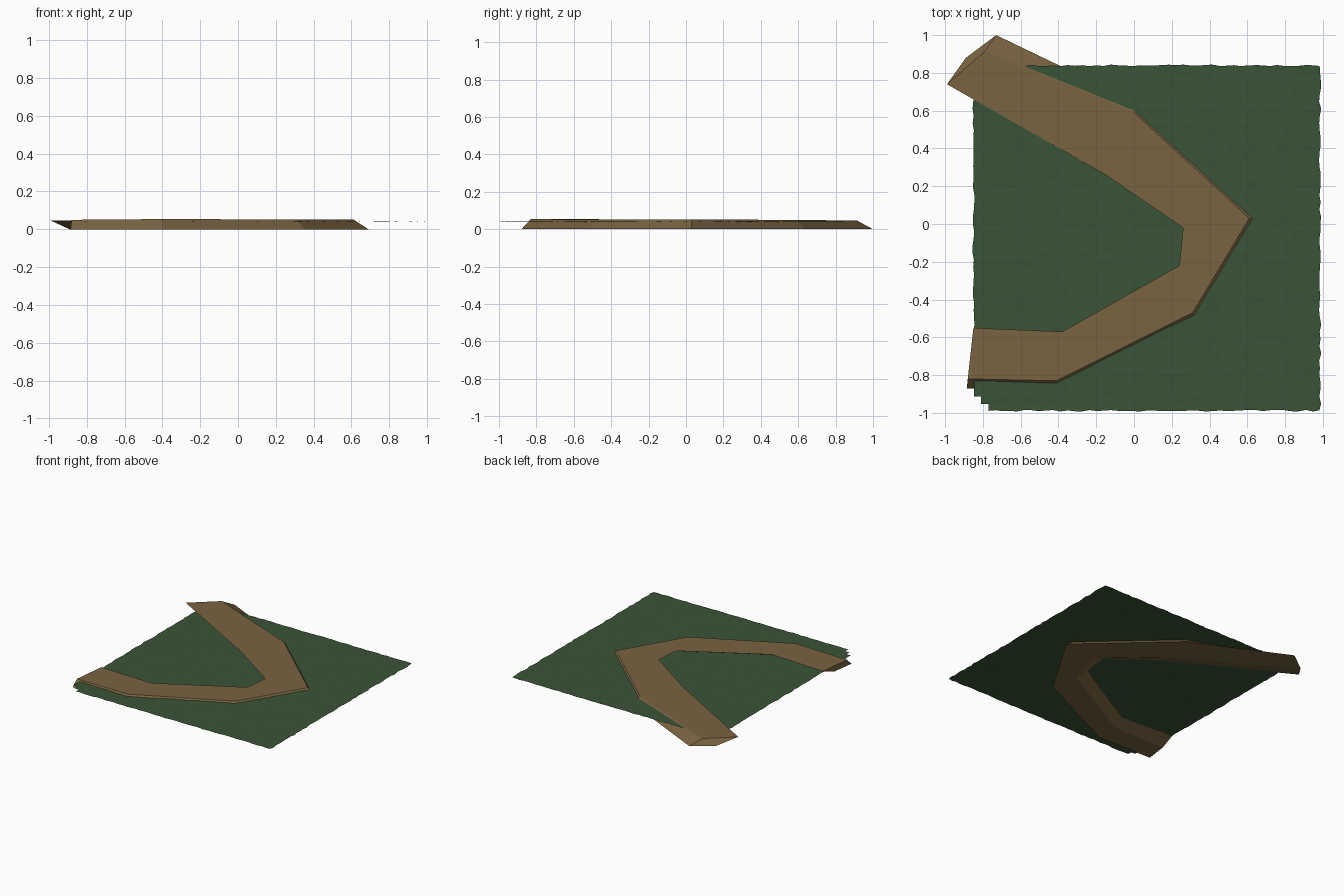
import bpy, bmesh, random

if "Cube" in bpy.data.objects:
    bpy.data.objects.remove(bpy.data.objects["Cube"])

random.seed(4)


def material(name, color):
    m = bpy.data.materials.new(name)
    m.diffuse_color = (*color, 1)
    m.use_nodes = True
    m.node_tree.nodes["Principled BSDF"].inputs["Base Color"].default_value = m.diffuse_color
    return m


def make(name, bm, mat):
    bmesh.ops.recalc_face_normals(bm, faces=bm.faces)
    me = bpy.data.meshes.new(name)
    bm.to_mesh(me)
    bm.free()
    me.materials.append(mat)
    ob = bpy.data.objects.new(name, me)
    bpy.context.collection.objects.link(ob)
    return ob


# Dirt path: four rails swept round the bend, underside shifted outward
top_outer = [(-.79, .915), (0, .59), (.61, .03), (.31, -.47), (-.41, -.83), (-.88, -.82)]
top_inner = [(-.99, .74), (-.15, .26), (.26, -.02), (.24, -.22), (-.38, -.57), (-.85, -.55)]
low_inner = [(-.89, .88), (-.07, .39), (.40, .02), (.31, -.30), (-.39, -.69), (-.86, -.69)]
low_outer = [(-.73, 1.0), (.02, .64), (.69, .03), (.35, -.53), (-.40, -.88), (-.885, -.87)]
top_z = [.046, .05, .052, .052, .054, .05]

bm = bmesh.new()
rings = []
for i, z in enumerate(top_z):
    rings.append([bm.verts.new((*rail[i], h)) for rail, h in
                  ((top_outer, z), (top_inner, z), (low_inner, 0), (low_outer, 0))])
for a, b in zip(rings, rings[1:]):
    for k in range(4):
        bm.faces.new((a[k], a[k - 1], b[k - 1], b[k]))
bm.faces.new(rings[0])
bm.faces.new(rings[-1])
make("dirt_path", bm, material("dirt", (.19, .125, .052)))

# Grass sheet: thin, slightly uneven, ragged edges and one clipped corner
N = 48
X0, X1, Y0, Y1 = -.848, .987, -.99, .838
bm = bmesh.new()
bmesh.ops.create_grid(bm, x_segments=N, y_segments=N, size=1)
for v in bm.verts:
    u, w = (v.co.x + 1) / 2, (v.co.y + 1) / 2
    x, y = X0 + u * (X1 - X0), Y0 + w * (Y1 - Y0)
    if u in (0, 1):
        x += random.uniform(-.007, .004)
    if w in (0, 1):
        y += random.uniform(-.003, .006)
    v.co = (x, y, .041 + random.uniform(-.0012, .0012))
corner = [v for v in bm.verts if (v.co.x - X0) + (v.co.y - Y0) < .06]
bmesh.ops.delete(bm, geom=corner, context='VERTS')
grass = make("grass_sheet", bm, material("grass", (.042, .088, .038)))
for p in grass.data.polygons:
    p.use_smooth = False
